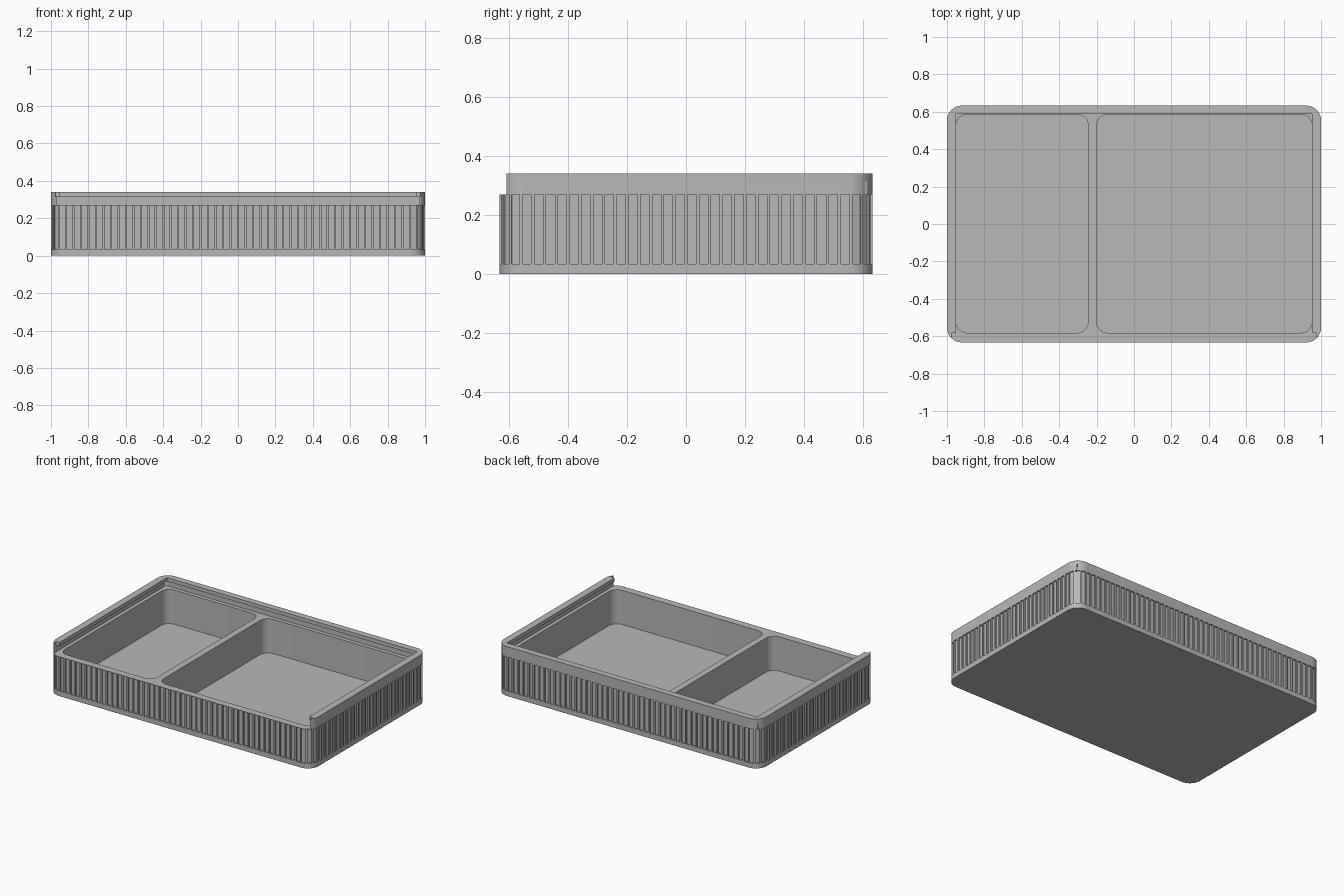
import bpy
import bmesh
import math
from mathutils import Matrix, Vector

if "Cube" in bpy.data.objects:
    bpy.data.objects.remove(bpy.data.objects["Cube"], do_unlink=True)

HALF_X, HALF_Y, HEIGHT, RADIUS = 1.0, 0.633, 0.34, 0.08
FLOOR, DECK, LIP = 0.035, 0.27, 0.315
FLUTE_WIDTH, FLUTE_DEPTH, FLUTES_PER_QUARTER = 0.029, 0.01, 40

grey = bpy.data.materials.new("grey plastic")
grey.use_nodes = True
grey.diffuse_color = (0.48, 0.48, 0.48, 1)
grey.node_tree.nodes["Principled BSDF"].inputs["Base Color"].default_value = grey.diffuse_color


def make_object(name, bm):
    bmesh.ops.recalc_face_normals(bm, faces=bm.faces)
    mesh = bpy.data.meshes.new(name)
    bm.to_mesh(mesh)
    bm.free()
    obj = bpy.data.objects.new(name, mesh)
    bpy.context.collection.objects.link(obj)
    mesh.materials.append(grey)
    return obj


def prism(name, x0, x1, y0, y1, z0, z1, radius=0, steps=10):
    """Upright block with optional rounded corners."""
    centres = [(x1 - radius, y1 - radius), (x0 + radius, y1 - radius),
               (x0 + radius, y0 + radius), (x1 - radius, y0 + radius)]
    count = steps if radius else 0
    bm = bmesh.new()
    ring = []
    for quarter, (cx, cy) in enumerate(centres):
        for i in range(count + 1):
            a = math.pi / 2 * (quarter + i / max(count, 1))
            ring.append(bm.verts.new((cx + radius * math.cos(a), cy + radius * math.sin(a), z0)))
    face = bm.faces.new(ring)
    top = bmesh.ops.extrude_face_region(bm, geom=[face])["geom"]
    bmesh.ops.translate(bm, vec=(0, 0, z1 - z0),
                        verts=[v for v in top if isinstance(v, bmesh.types.BMVert)])
    return make_object(name, bm)


def rim_point(distance):
    """Point and outward angle along one quarter of the rounded outline."""
    side = HALF_Y - RADIUS
    arc = RADIUS * math.pi / 2
    if distance < side:
        return Vector((HALF_X, distance, 0)), 0.0
    if distance < side + arc:
        a = (distance - side) / RADIUS
        return Vector((HALF_X - RADIUS + RADIUS * math.cos(a),
                       side + RADIUS * math.sin(a), 0)), a
    return Vector((HALF_X - RADIUS - (distance - side - arc), HALF_Y, 0)), math.pi / 2


def flute_cutter():
    """All the shallow upright recesses around the outside."""
    bm = bmesh.new()
    quarter = HALF_X + HALF_Y - 2 * RADIUS + RADIUS * math.pi / 2
    pitch = quarter / FLUTES_PER_QUARTER
    size = Matrix.Diagonal((2 * FLUTE_DEPTH, FLUTE_WIDTH, DECK - FLOOR, 1))
    for i in range(FLUTES_PER_QUARTER):
        point, angle = rim_point((i + 0.5) * pitch)
        for sx in (1, -1):
            for sy in (1, -1):
                turn = math.atan2(sy * math.sin(angle), sx * math.cos(angle))
                place = Vector((sx * point.x, sy * point.y, (FLOOR + DECK - 0.002) / 2))
                bmesh.ops.create_cube(
                    bm, size=1,
                    matrix=Matrix.Translation(place) @ Matrix.Rotation(turn, 4, "Z") @ size)
    return make_object("flute_cutter", bm)


# Solid tray with rounded corners
tray = prism("tray", -HALF_X, HALF_X, -HALF_Y, HALF_Y, 0, HEIGHT, RADIUS, 16)

cutters = [
    # Lid groove, opening under the lip, and open front end
    prism("groove_cutter", -0.977, 0.977, -0.8, 0.613, DECK, LIP),
    prism("opening_cutter", -0.952, 0.952, -0.8, 0.588, DECK + 0.02, 0.4),
    prism("front_cutter", -0.977, 0.977, -0.8, -0.582, DECK + 0.01, 0.4),
    # Small and large compartments
    prism("small_compartment_cutter", -0.952, -0.245, -0.582, 0.586, FLOOR, DECK + 0.03, 0.06),
    prism("large_compartment_cutter", -0.2, 0.952, -0.582, 0.586, FLOOR, DECK + 0.03, 0.06),
    flute_cutter(),
]

bpy.ops.object.select_all(action="DESELECT")
bpy.context.view_layer.objects.active = tray
tray.select_set(True)
for cutter in cutters:
    cutter.hide_render = True
    cut = tray.modifiers.new(cutter.name, "BOOLEAN")
    cut.operation = "DIFFERENCE"
    cut.solver = "EXACT"
    cut.object = cutter
    bpy.ops.object.modifier_apply(modifier=cut.name)
    bpy.data.objects.remove(cutter, do_unlink=True)

bpy.ops.object.shade_smooth_by_angle(angle=math.radians(25))
